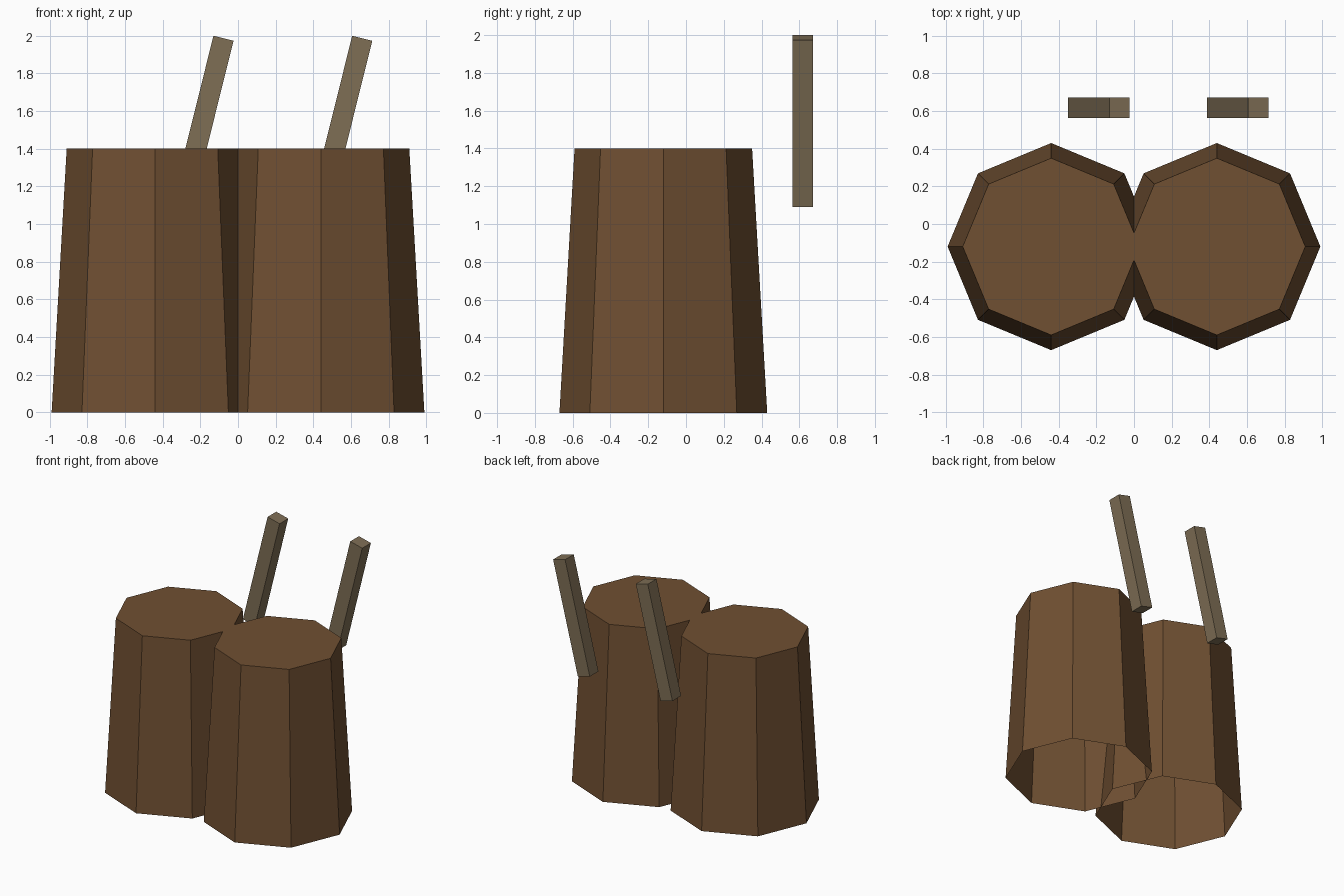
import bpy, bmesh, math
from mathutils import Matrix

if "Cube" in bpy.data.objects:
    bpy.data.objects.remove(bpy.data.objects["Cube"])


def material(name, rgb):
    m = bpy.data.materials.new(name)
    m.diffuse_color = (*rgb, 1.0)
    m.use_nodes = True
    m.node_tree.nodes["Principled BSDF"].inputs["Base Color"].default_value = m.diffuse_color
    return m


BROWN = material("brown_wood", (0.162, 0.080, 0.032))
GREY = material("grey_wood", (0.209, 0.156, 0.091))


def add_object(name, bm, mat):
    mesh = bpy.data.meshes.new(name)
    bm.to_mesh(mesh)
    bm.free()
    mesh.materials.append(mat)
    obj = bpy.data.objects.new(name, mesh)
    bpy.context.collection.objects.link(obj)
    return obj


# Tapered eight-sided stump, closed on top and open underneath
def stump(name, x):
    bm = bmesh.new()
    bmesh.ops.create_cone(bm, cap_ends=True, segments=8, radius1=0.55,
                          radius2=0.47, depth=1.4,
                          matrix=Matrix.Translation((0, 0, 0.7)))
    bottom = [f for f in bm.faces if f.normal.z < -0.9]
    bmesh.ops.delete(bm, geom=bottom, context='FACES_ONLY')
    add_object(name, bm, BROWN).location = (x, -0.12, 0)


# Square stick leaning towards +x
def stick(name, x):
    bm = bmesh.new()
    bmesh.ops.create_cube(bm, size=1, matrix=Matrix.Diagonal((0.11, 0.11, 0.91, 1)))
    obj = add_object(name, bm, GREY)
    obj.location = (x, 0.618, 1.545)
    obj.rotation_euler.y = math.radians(14)


for side, x in (("left", -0.44), ("right", 0.44)):
    stump(side + "_stump", x)
for side, x in (("left", -0.187), ("right", 0.55)):
    stick(side + "_stick", x)
